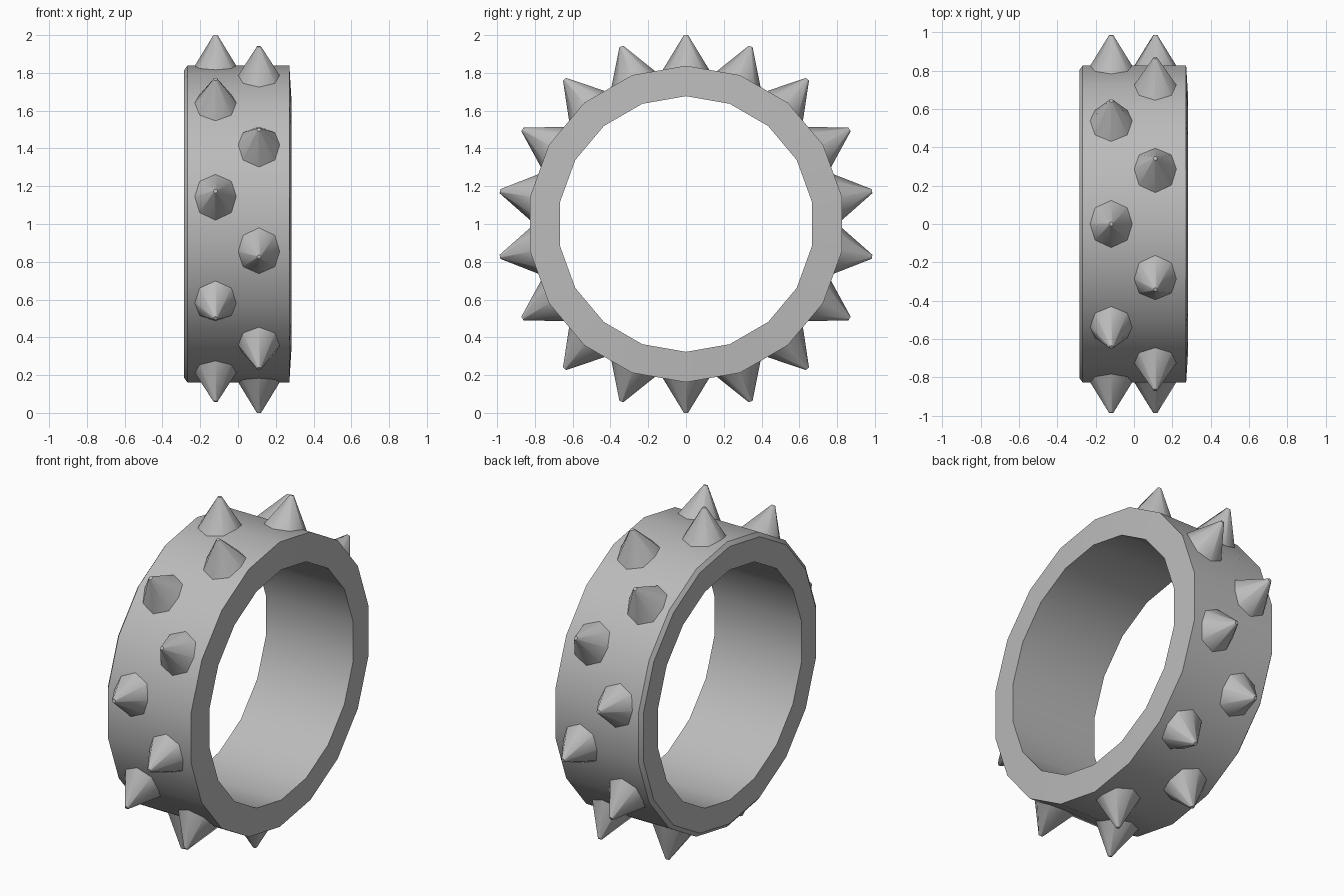
import bpy
import bmesh
from math import radians, cos, sin
from mathutils import Matrix, Vector

if "Cube" in bpy.data.objects:
    bpy.data.objects.remove(bpy.data.objects["Cube"], do_unlink=True)

SIDES = 18
CENTRE = Vector((0, 0, 1))

metal = bpy.data.materials.new("grey metal")
metal.use_nodes = True
GREY = (0.5, 0.5, 0.5, 1)
metal.diffuse_color = GREY
metal.node_tree.nodes["Principled BSDF"].inputs["Base Color"].default_value = GREY


def finish(bm, name, angle):
    """Turn a bmesh into a smooth-shaded object."""
    bmesh.ops.recalc_face_normals(bm, faces=bm.faces)
    mesh = bpy.data.meshes.new(name)
    bm.to_mesh(mesh)
    bm.free()
    mesh.materials.append(metal)
    obj = bpy.data.objects.new(name, mesh)
    bpy.context.collection.objects.link(obj)
    bpy.ops.object.select_all(action="DESELECT")
    obj.select_set(True)
    bpy.context.view_layer.objects.active = obj
    bpy.ops.object.shade_smooth_by_angle(angle=radians(angle))
    return obj


def lathe(profile, sides):
    """Revolve (radius, height) points about z; wraps the profile closed."""
    bm = bmesh.new()
    rings = [[bm.verts.new((r * cos(radians(360 * i / sides)),
                            r * sin(radians(360 * i / sides)), h))
              for i in range(sides)] for r, h in profile]
    for a, b in zip(rings, rings[1:] + rings[:1]):
        for i in range(sides):
            j = (i + 1) % sides
            bm.faces.new((a[i], a[j], b[j], b[i]))
    return bm


# Band: rectangular section, chamfered on the right rim, slightly dished on the left
band = lathe([(0.677, -0.285), (0.815, -0.285), (0.838, -0.268),
              (0.838, 0.272), (0.677, 0.282)], SIDES)
upright = Matrix.Translation(CENTRE) @ Matrix.Rotation(radians(90), 4, "Y")
bmesh.ops.transform(band, matrix=upright, verts=band.verts)
finish(band, "band", 30)

# Spikes: two staggered rows of eight-sided studs with blunted tips
for n in range(SIDES):
    row, x = ("right", -0.119) if n % 2 == 0 else ("left", 0.111)
    spike = bmesh.new()
    bmesh.ops.create_cone(spike, cap_ends=True, segments=8, radius1=0.13,
                          radius2=0.011, depth=0.195,
                          matrix=Matrix.Translation((x, 0, 0.9025)))
    turn = Matrix.Translation(CENTRE) @ Matrix.Rotation(radians(20 * n), 4, "X")
    bmesh.ops.transform(spike, matrix=turn, verts=spike.verts)
    finish(spike, f"{row}_spike_{n // 2 + 1}", 42)
